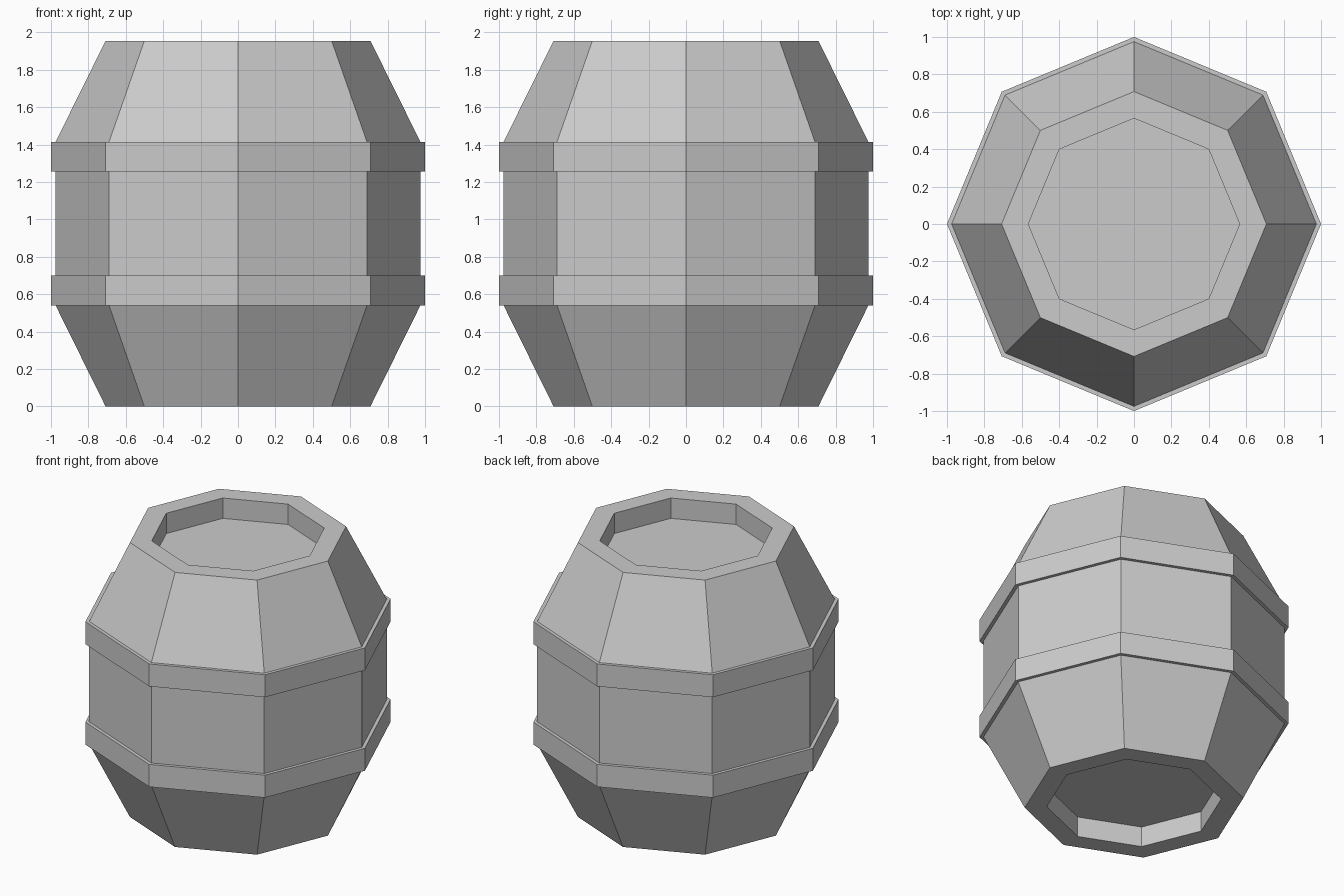
import bpy
import bmesh
from math import cos, sin, tau

if "Cube" in bpy.data.objects:
    bpy.data.objects.remove(bpy.data.objects["Cube"])

SIDES = 8
HEIGHT = 1.955
RECESS = 0.145


def lathe(name, profile, closed=False):
    """Revolve (radius, z) points around z in flat facets; open profiles get end caps."""
    bm = bmesh.new()
    rings = [[bm.verts.new((r * cos(tau * i / SIDES), r * sin(tau * i / SIDES), z))
              for i in range(SIDES)] for r, z in profile]
    pairs = list(zip(rings, rings[1:]))
    if closed:
        pairs.append((rings[-1], rings[0]))
    else:
        bm.faces.new(rings[0])
        bm.faces.new(rings[-1])
    for a, b in pairs:
        for i in range(SIDES):
            j = (i + 1) % SIDES
            bm.faces.new((a[i], a[j], b[j], b[i]))
    bmesh.ops.recalc_face_normals(bm, faces=bm.faces)
    mesh = bpy.data.meshes.new(name)
    bm.to_mesh(mesh)
    bm.free()
    obj = bpy.data.objects.new(name, mesh)
    bpy.context.collection.objects.link(obj)
    return obj


# Barrel body with a recessed lid and base; upper half mirrors the lower
lower = [(0.565, RECESS), (0.565, 0), (0.708, 0), (0.975, 0.54)]
upper = [(r, HEIGHT - z) for r, z in reversed(lower)]
lathe("barrel_body", lower + upper)

# Two raised hoops
for name, z0, z1 in (("lower_hoop", 0.54, 0.70), ("upper_hoop", HEIGHT - 0.70, HEIGHT - 0.54)):
    lathe(name, [(0.95, z0), (1.0, z0), (1.0, z1), (0.95, z1)], closed=True)
